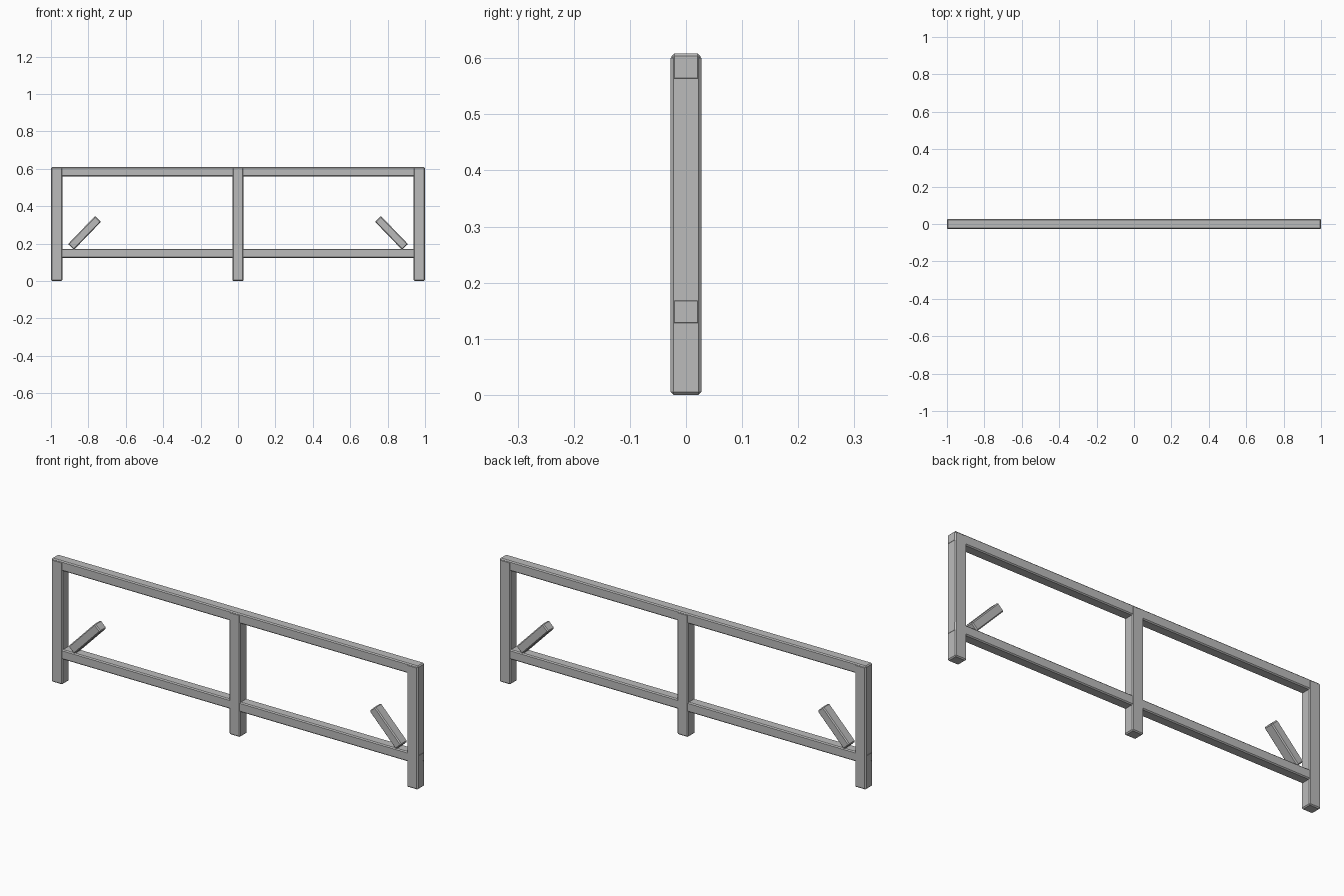
import bpy
import math
from mathutils import Vector

cube = bpy.data.objects.get("Cube")
if cube:
    bpy.data.objects.remove(cube, do_unlink=True)

grey = bpy.data.materials.new("plain_grey")
grey.use_nodes = True
colour = (0.5, 0.5, 0.5, 1)
grey.diffuse_color = colour
grey.node_tree.nodes["Principled BSDF"].inputs["Base Color"].default_value = colour


def beam(name, centre, size, tilt=0.0, bevel=0.005):
    """Square timber with chamfered edges, tilted in the xz plane."""
    bpy.ops.mesh.primitive_cube_add(size=1, location=centre, rotation=(0, tilt, 0))
    ob = bpy.context.object
    ob.name = name
    ob.scale = size
    bpy.ops.object.transform_apply(location=False, rotation=False, scale=True)
    mod = ob.modifiers.new("chamfer", "BEVEL")
    mod.width = bevel
    mod.segments = 1
    ob.data.materials.append(grey)
    return ob


# Upright posts
post_top = 0.605
for name, x in (("right_post", -0.969), ("middle_post", 0), ("left_post", 0.969)):
    beam(name, (x, 0, post_top / 2), (0.06, 0.055, post_top))

# Horizontal rails running the full width
beam("top_rail", (0, 0, 0.584), (2, 0.051, 0.049))
beam("lower_rail", (0, 0, 0.148), (2, 0.051, 0.048))

# Leaning braces standing on the lower rail
for name, side in (("right_brace", -1), ("left_brace", 1)):
    foot = Vector((side * 0.893, 0, 0.182))
    tip = Vector((side * 0.748, 0, 0.332))
    axis = tip - foot
    beam(name, (foot + tip) / 2, (0.044, 0.051, axis.length),
         math.atan2(axis.x, axis.z))
